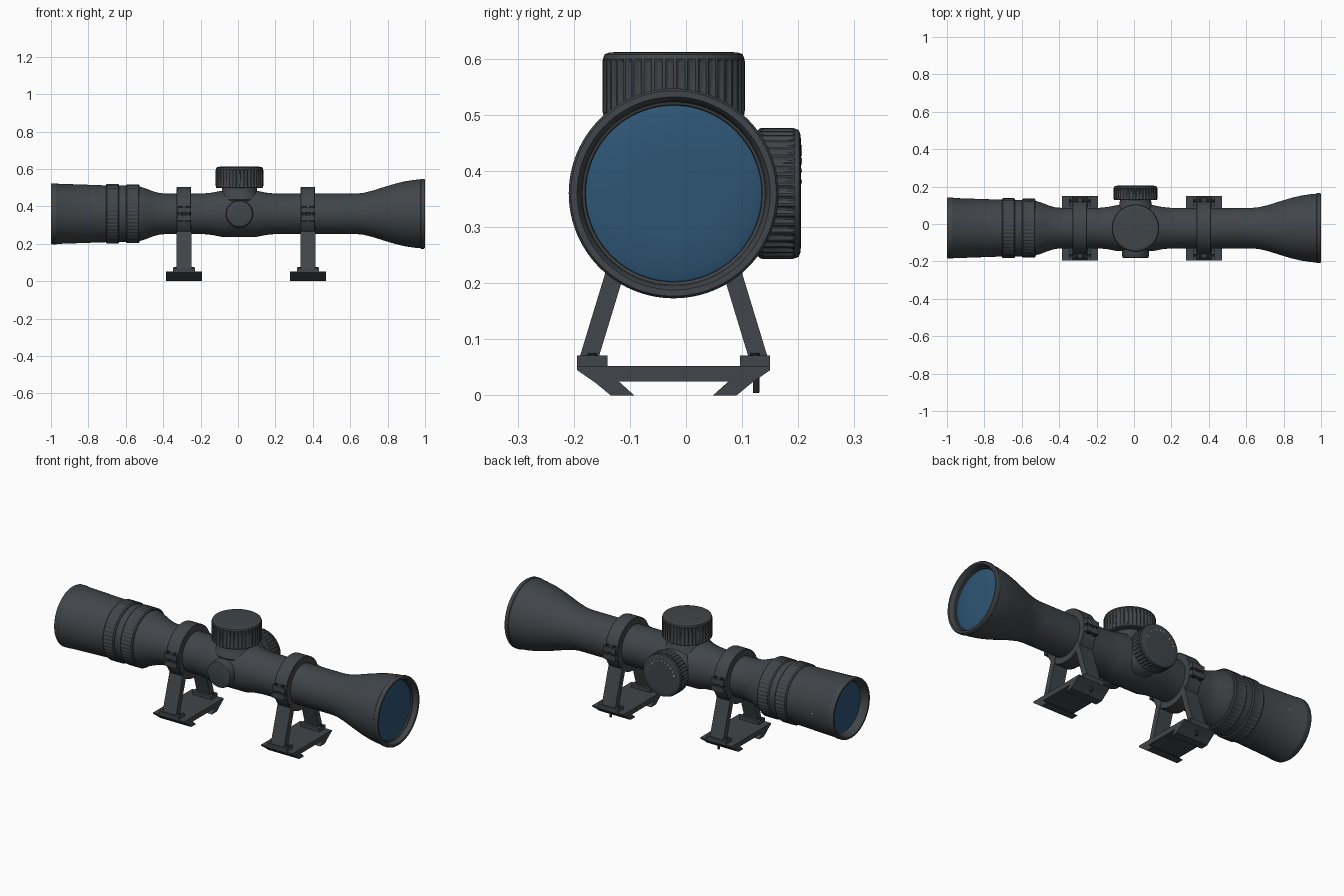
import bpy, bmesh
from math import pi, sin, cos, radians
from mathutils import Vector, Matrix

if "Cube" in bpy.data.objects:
    bpy.data.objects.remove(bpy.data.objects["Cube"])

YC, ZC, TX = -0.022, 0.36, 0.008      # optical axis and turret position
X, Y, Z = Vector((1, 0, 0)), Vector((0, 1, 0)), Vector((0, 0, 1))


def material(name, rgb, rough=0.5):
    m = bpy.data.materials.new(name)
    m.use_nodes = True
    m.diffuse_color = (*rgb, 1)
    node = m.node_tree.nodes["Principled BSDF"]
    node.inputs["Base Color"].default_value = (*rgb, 1)
    node.inputs["Roughness"].default_value = rough
    return m


BODY = material("charcoal metal", (0.052, 0.060, 0.067))
DARK = material("dark steel", (0.02, 0.022, 0.025))
GLASS = material("blue lens", (0.027, 0.09, 0.175), 0.2)
WHITE = material("white marking", (0.7, 0.7, 0.7))


def finish(name, bm, mat, angle=32):
    bmesh.ops.recalc_face_normals(bm, faces=bm.faces)
    for f in bm.faces:
        f.smooth = True
    me = bpy.data.meshes.new(name)
    bm.to_mesh(me)
    bm.free()
    me.set_sharp_from_angle(angle=radians(angle))
    me.materials.append(mat)
    ob = bpy.data.objects.new(name, me)
    bpy.context.collection.objects.link(ob)
    return ob


def lathe(name, profile, origin, axis=X, mat=BODY, segs=96, loop=False):
    """Revolve (distance, radius[, flute depth]) points around an axis."""
    bm = bmesh.new()
    rows = []
    for point in profile:
        a, r = point[:2]
        depth = point[2] if len(point) > 2 else 0
        row = []
        for i in range(segs):
            t = 2 * pi * i / segs
            q = r - depth * (i % 4 > 1)
            row.append(bm.verts.new((q * cos(t), q * sin(t), a)))
        rows.append(row)
    pairs = list(zip(rows, rows[1:]))
    if loop:
        pairs.append((rows[-1], rows[0]))
    else:
        bm.faces.new(rows[0])
        bm.faces.new(rows[-1])
    for p, q in pairs:
        for i in range(segs):
            j = (i + 1) % segs
            bm.faces.new((p[i], p[j], q[j], q[i]))
    turn = axis.to_track_quat('Z', 'Y').to_matrix().to_4x4()
    bm.transform(Matrix.Translation(origin) @ turn)
    return finish(name, bm, mat)


def prism(name, outline, x, width, side=1, mat=BODY):
    """Extrude an (offset from axis, height) outline along x."""
    bm = bmesh.new()
    ends = [[bm.verts.new((x + s * width / 2, YC + side * o, z)) for o, z in outline]
            for s in (-1, 1)]
    bm.faces.new(ends[0])
    bm.faces.new(ends[1])
    n = len(outline)
    for i in range(n):
        j = (i + 1) % n
        bm.faces.new((ends[0][i], ends[0][j], ends[1][j], ends[1][i]))
    return finish(name, bm, mat)


def block(name, x, width, o0, o1, z0, z1, side=1, mat=BODY):
    return prism(name, [(o0, z0), (o1, z0), (o1, z1), (o0, z1)], x, width, side, mat)


axis_point = Vector((0, YC, ZC))

# Main tube with eyepiece, saddle, objective bell and recessed ends
lathe("scope_tube", [
    (-0.955, 0.132), (-0.985, 0.14), (-1, 0.15), (-1, 0.16), (-0.995, 0.163),
    (-0.97, 0.163), (-0.967, 0.161), (-0.71, 0.152), (-0.64, 0.147), (-0.53, 0.147),
    (-0.5, 0.138), (-0.45, 0.119), (-0.42, 0.111), (-0.38, 0.108),
    (-0.19, 0.108), (-0.14, 0.113), (-0.09, 0.123), (0.1, 0.123), (0.15, 0.113),
    (0.2, 0.108), (0.63, 0.108), (0.67, 0.112), (0.72, 0.124), (0.78, 0.143),
    (0.84, 0.161), (0.89, 0.173), (0.94, 0.181), (0.975, 0.184), (0.978, 0.187),
    (0.994, 0.187), (1, 0.183), (1, 0.172), (0.99, 0.165), (0.975, 0.163),
    (0.973, 0.158), (0.96, 0.156)], axis_point)

# Lenses, slightly domed
lathe("objective_lens", [(0.95, 0.157), (0.965, 0.157), (0.971, 0.14), (0.975, 0.08),
                         (0.976, 0.01)], axis_point, mat=GLASS)
lathe("eyepiece_lens", [(0.945, 0.134), (0.96, 0.134), (0.966, 0.11), (0.97, 0.06),
                        (0.971, 0.01)], axis_point, -X, GLASS)

# Knurled rings on the eyepiece
for name, start, end, r in (("zoom_ring", -0.706, -0.636, 0.16),
                            ("focus_ring", -0.6, -0.526, 0.157)):
    lathe(name, [(start, 0.14), (start, r - 0.005), (start + 0.006, r),
                 (start + 0.014, r, 0.004), (end - 0.014, r, 0.004),
                 (end - 0.006, r), (end, r - 0.005), (end, 0.14)],
          axis_point, segs=192)
lathe("ring_spacer", [(-0.64, 0.14), (-0.64, 0.151), (-0.6, 0.151), (-0.6, 0.14)], axis_point)


def turret(name, axis, r, base, top):
    origin = Vector((TX, YC, ZC))
    lathe(name + "_neck", [(0.05, 0.1), (base - 0.06, r - 0.012), (base - 0.035, r - 0.022),
                           (base - 0.02, r - 0.032), (base + 0.01, r - 0.034)], origin, axis)
    lathe(name + "_knob", [
        (base, r - 0.03), (base, r - 0.005), (base + 0.004, r - 0.001),
        (base + 0.012, r, 0.005), (top - 0.018, r, 0.005), (top - 0.012, r - 0.001),
        (top - 0.004, r - 0.004), (top - 0.001, r - 0.012), (top, r - 0.025), (top, 0.02)],
        origin, axis, segs=160)


turret("elevation_turret", Z, 0.127, 0.137, 0.252)
turret("side_turret", Y, 0.117, 0.15, 0.227)

# Plain cap opposite the side turret
lathe("side_cap", [(0.05, 0.085), (0.1, 0.082), (0.112, 0.073), (0.15, 0.072),
                   (0.157, 0.069), (0.16, 0.062), (0.16, 0.01)], Vector((TX, YC, ZC)), -Y)

# White tick marks on the side knob and one on the eyepiece
for k in range(11):
    bm = bmesh.new()
    bmesh.ops.create_cube(bm, size=1)
    length = 0.014 if k % 2 == 0 else 0.009
    bm.transform(Matrix.Translation((TX, YC + 0.2275, ZC))
                 @ Matrix.Rotation(radians(-75 + 15 * k), 4, 'Y')
                 @ Matrix.Translation((0, 0, 0.082))
                 @ Matrix.Diagonal((0.003, 0.002, length, 1)))
    finish("dial_tick", bm, WHITE)
block("eyepiece_mark", -0.87, 0.012, 0.155, 0.1595, 0.358, 0.362, mat=WHITE)

# Two identical mounts: ring, clamp flanges, legs, feet and rail base
for label, x in (("rear", -0.289), ("front", 0.374)):
    lathe(label + "_mount_ring", [(-0.039, 0.1), (-0.039, 0.14), (-0.036, 0.143),
                                  (0.036, 0.143), (0.039, 0.14), (0.039, 0.1)],
          Vector((x, YC, ZC)), loop=True)
    prism(label + "_rail_base", [(-0.172, 0.052), (0.172, 0.052), (0.172, 0.045),
                                 (0.143, 0.025), (-0.143, 0.025), (-0.172, 0.045)], x, 0.192)
    for side, word in ((-1, "right"), (1, "left")):
        part = label + "_" + word + "_"
        prism(part + "leg", [(0.170, 0.06), (0.136, 0.06), (0.066, 0.29), (0.1, 0.29)],
              x, 0.082, side)
        block(part + "foot", x, 0.117, 0.118, 0.172, 0.05, 0.071, side)
        prism(part + "rail_jaw", [(0.145, 0.027), (0.112, 0), (0.07, 0), (0.1, 0.027)],
              x, 0.192, side)
        block(part + "upper_flange", x, 0.076, 0.12, 0.16, 0.366, 0.395, side)
        block(part + "lower_flange", x, 0.076, 0.12, 0.16, 0.325, 0.354, side)
        block(part + "flange_gap", x, 0.07, 0.12, 0.15, 0.35, 0.37, side, DARK)
        for dx in (-0.02, 0.02):
            lathe(part + "clamp_screw", [(0.32, 0.009), (0.4, 0.009), (0.402, 0.007)],
                  Vector((x + dx, YC + side * 0.148, 0)), Z, DARK, 16)
        for dx in (-0.048, 0.048):
            lathe(part + "foot_screw", [(0.06, 0.008), (0.074, 0.008), (0.076, 0.006)],
                  Vector((x + dx, YC + side * 0.145, 0)), Z, DARK, 16)
    lathe(label + "_base_bolt", [(0.004, 0.005), (0.006, 0.006), (0.04, 0.006)],
          Vector((x, 0.125, 0)), Z, DARK, 16)
